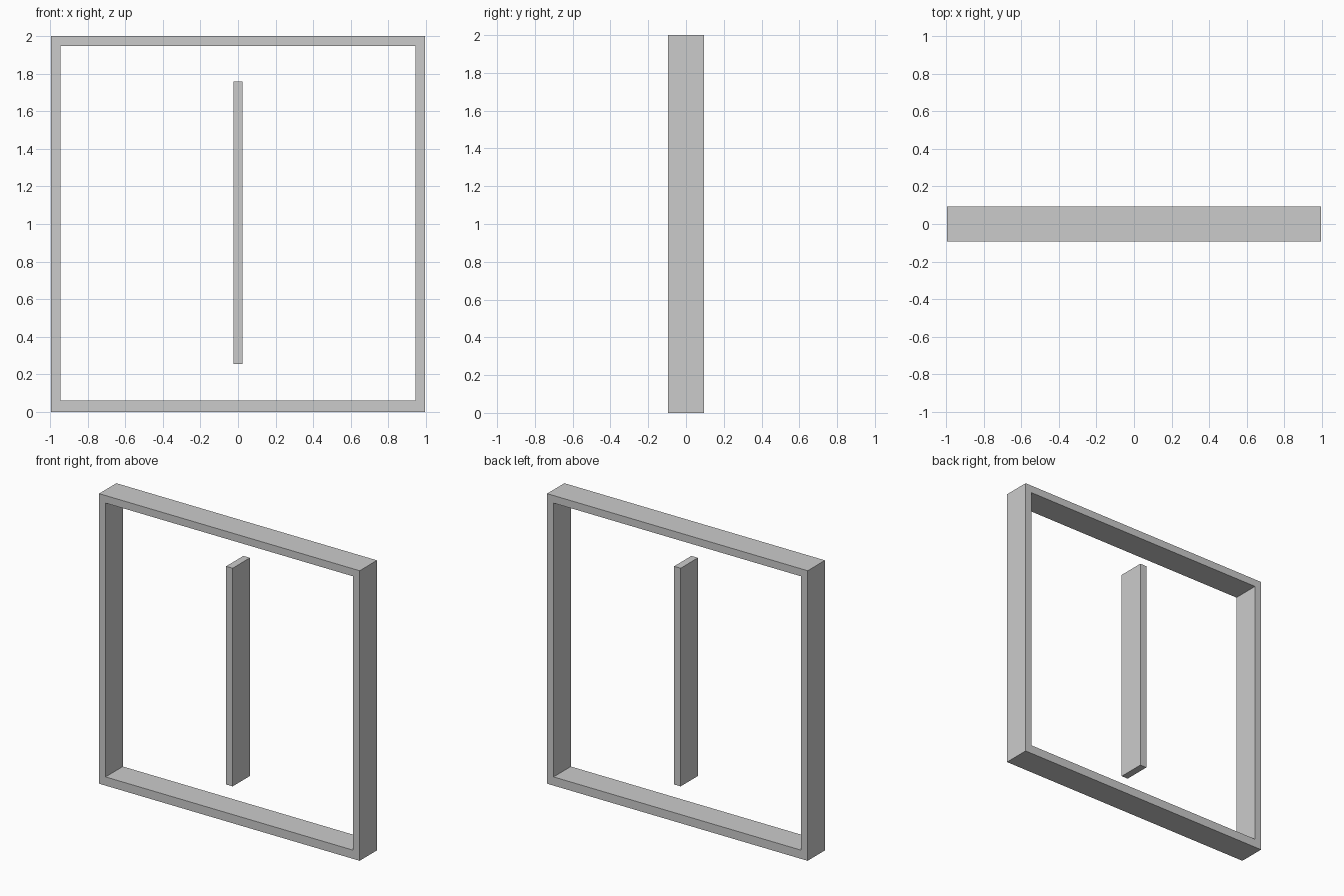
import bpy, bmesh

if "Cube" in bpy.data.objects:
    bpy.data.objects.remove(bpy.data.objects["Cube"])

HALF_DEPTH = 0.094


def add_object(name, bm):
    bmesh.ops.recalc_face_normals(bm, faces=bm.faces)
    mesh = bpy.data.meshes.new(name)
    bm.to_mesh(mesh)
    bm.free()
    obj = bpy.data.objects.new(name, mesh)
    bpy.context.collection.objects.link(obj)
    return obj


def rectangle(bm, y, x, z0, z1):
    corners = ((-x, z0), (x, z0), (x, z1), (-x, z1))
    return [bm.verts.new((cx, y, cz)) for cx, cz in corners]


# Outer frame: one continuous rectangular ring, slightly thicker at the bottom
bm = bmesh.new()
loops = [
    rectangle(bm, -HALF_DEPTH, 0.994, 0.0, 2.0),
    rectangle(bm, HALF_DEPTH, 0.994, 0.0, 2.0),
    rectangle(bm, HALF_DEPTH, 0.944, 0.06, 1.948),
    rectangle(bm, -HALF_DEPTH, 0.944, 0.06, 1.948),
]
for i in range(4):
    a, b = loops[i], loops[(i + 1) % 4]
    for j in range(4):
        k = (j + 1) % 4
        bm.faces.new((a[j], a[k], b[k], b[j]))
add_object("outer_frame", bm)

# Free-standing centre bar, the same depth as the frame
bm = bmesh.new()
front = rectangle(bm, -HALF_DEPTH, 0.025, 0.254, 1.758)
back = rectangle(bm, HALF_DEPTH, 0.025, 0.254, 1.758)
bm.faces.new(front)
bm.faces.new(back)
for j in range(4):
    k = (j + 1) % 4
    bm.faces.new((front[j], front[k], back[k], back[j]))
add_object("centre_bar", bm)
